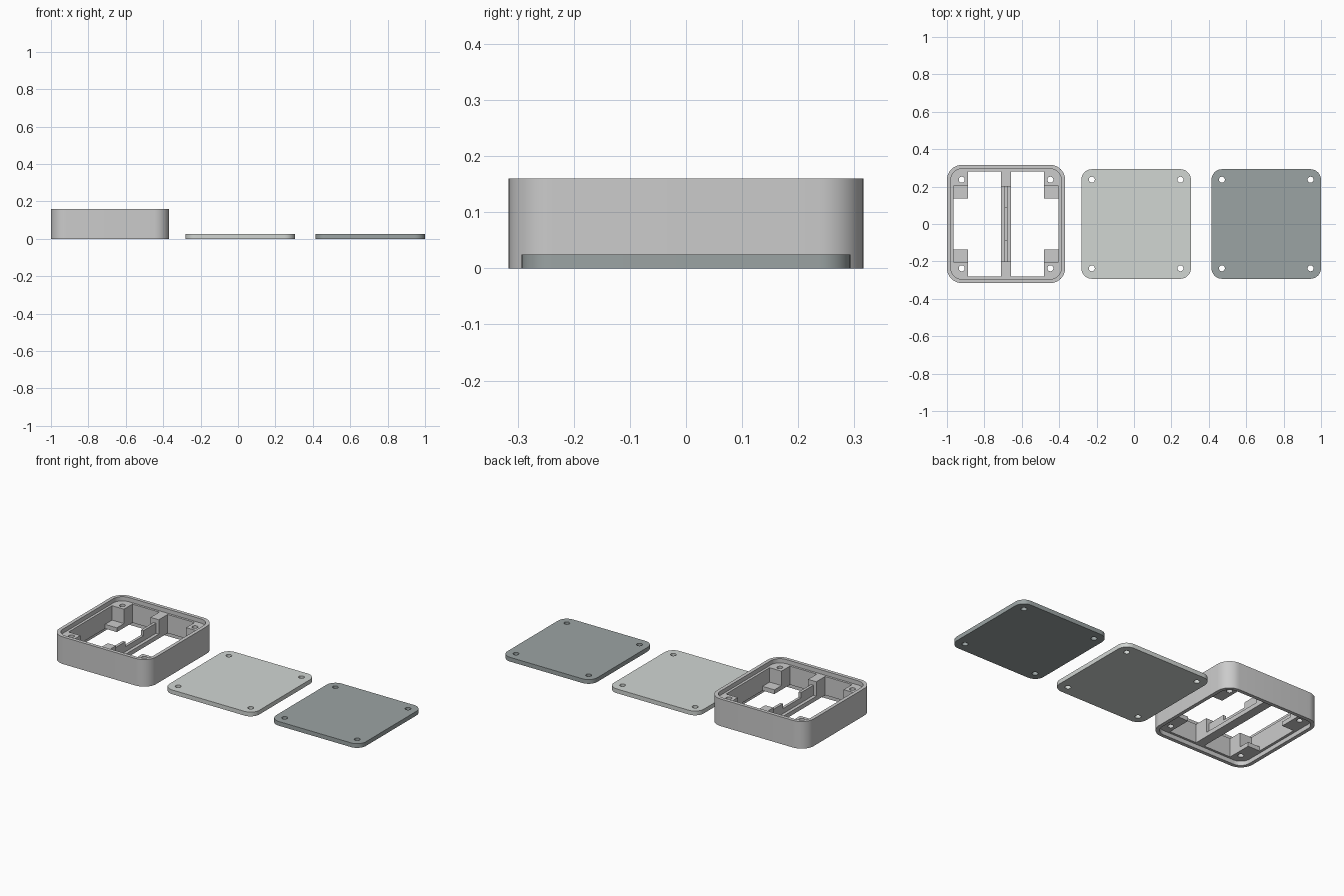
import bpy, bmesh, math

if "Cube" in bpy.data.objects:
    bpy.data.objects.remove(bpy.data.objects["Cube"])

CX = (-0.684, 0.0115, 0.707)   # centres of housing, light lid, dark lid
HOLE = 0.237


def prism(name, pts, z0, z1):
    bm = bmesh.new()
    face = bm.faces.new([bm.verts.new((x, y, z0)) for x, y in pts])
    top = bmesh.ops.extrude_face_region(bm, geom=[face])
    for v in top["geom"]:
        if isinstance(v, bmesh.types.BMVert):
            v.co.z = z1
    bmesh.ops.recalc_face_normals(bm, faces=bm.faces)
    me = bpy.data.meshes.new(name)
    bm.to_mesh(me)
    bm.free()
    ob = bpy.data.objects.new(name, me)
    bpy.context.collection.objects.link(ob)
    return ob


def rounded(cx, half, r, n=10):
    pts = []
    for q, (sx, sy) in enumerate([(1, 1), (-1, 1), (-1, -1), (1, -1)]):
        for i in range(n + 1):
            a = math.pi / 2 * (q + i / n)
            pts.append((cx + sx * (half - r) + r * math.cos(a),
                        sy * (half - r) + r * math.sin(a)))
    return pts


def rect(xa, xb, h):
    x0, x1 = sorted((xa + CX[0], xb + CX[0]))
    return [(x0, -h), (x1, -h), (x1, h), (x0, h)]


def circle(cx, cy, r, n=24):
    return [(cx + r * math.cos(2 * math.pi * i / n),
             cy + r * math.sin(2 * math.pi * i / n)) for i in range(n)]


def cut(ob, pts, z0, z1):
    c = prism("cutter", pts, z0, z1)
    c.hide_render = True
    m = ob.modifiers.new("cut", "BOOLEAN")
    m.operation, m.solver, m.object = "DIFFERENCE", "EXACT", c
    bpy.context.view_layer.objects.active = ob
    bpy.ops.object.modifier_apply(modifier=m.name)
    bpy.data.objects.remove(c)


def finish(ob, cx, r):
    # four screw holes, then smooth the rounded corners
    for sx in (-1, 1):
        for sy in (-1, 1):
            cut(ob, circle(cx + sx * HOLE, sy * HOLE, r), -0.1, 0.3)
    bpy.ops.object.select_all(action="DESELECT")
    ob.select_set(True)
    bpy.context.view_layer.objects.active = ob
    bpy.ops.object.shade_smooth_by_angle(angle=math.radians(30))


# housing with lid recesses top and bottom
housing = prism("housing", rounded(CX[0], 0.316, 0.08), 0, 0.16)
cut(housing, rounded(CX[0], 0.295, 0.059), 0.135, 0.3)
cut(housing, rounded(CX[0], 0.295, 0.059), -0.1, 0.025)

# two chambers, leaving corner posts, low ledges and a divider
for s in (-1, 1):
    cut(housing, rect(s * 0.027, s * 0.203, 0.282), -0.1, 0.3)
    cut(housing, rect(s * 0.19, s * 0.28, 0.203), 0.05, 0.31)
    cut(housing, rect(s * 0.18, s * 0.28, 0.137), -0.11, 0.2)
    cut(housing, rect(s * 0.008, s * 0.04, 0.2), 0.05, 0.32)

# thin divider web, lowered and notched in the middle
cut(housing, rect(-0.02, 0.02, 0.2), 0.11, 0.33)
cut(housing, rect(-0.021, 0.021, 0.085), 0.08, 0.34)
finish(housing, CX[0], 0.016)

# two lids
for name, cx, col in (("light_lid", CX[1], (0.64, 0.67, 0.65, 1)),
                      ("dark_lid", CX[2], (0.33, 0.37, 0.37, 1))):
    lid = prism(name, rounded(cx, 0.293, 0.057), 0, 0.025)
    finish(lid, cx, 0.016)
    mat = bpy.data.materials.new(name)
    mat.diffuse_color = col
    mat.use_nodes = True
    mat.node_tree.nodes["Principled BSDF"].inputs["Base Color"].default_value = mat.diffuse_color
    lid.data.materials.clear()
    lid.data.materials.append(mat)
